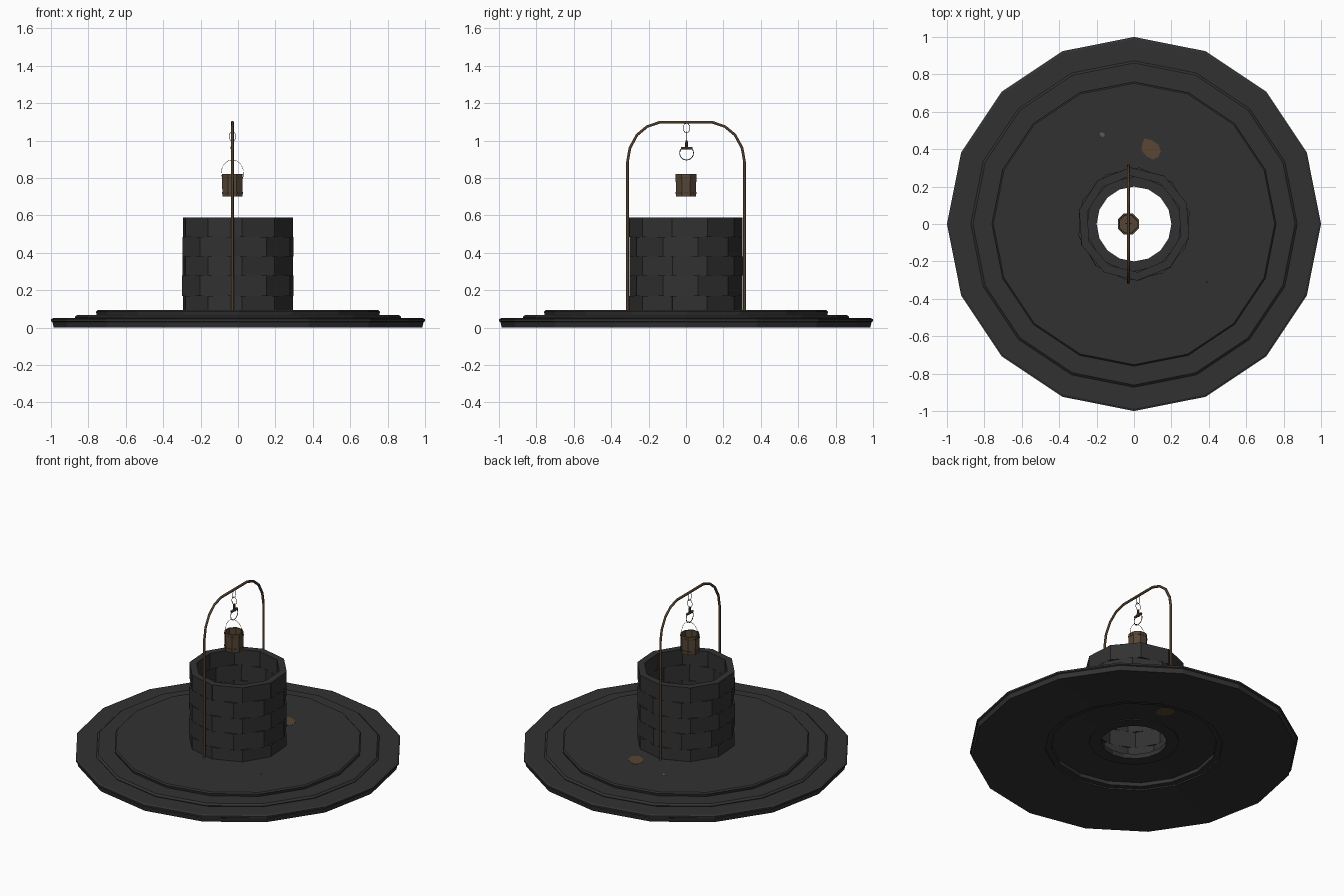
import bpy, bmesh, math, random
from math import cos, sin, pi, radians
from mathutils import Vector

random.seed(4)
if "Cube" in bpy.data.objects:
    bpy.data.objects.remove(bpy.data.objects["Cube"])


def material(name, rgb):
    m = bpy.data.materials.new(name)
    m.use_nodes = True
    m.diffuse_color = (*rgb, 1)
    node = m.node_tree.nodes["Principled BSDF"]
    node.inputs["Base Color"].default_value = (*rgb, 1)
    node.inputs["Roughness"].default_value = 0.9
    return m


STONE = material("dark stone", (0.031, 0.031, 0.031))
RUST = material("rusty brown", (0.078, 0.047, 0.025))
OCHRE = material("brown stone", (0.1, 0.062, 0.033))
WOOD = material("bucket wood", (0.092, 0.062, 0.037))
IRON = material("black iron", (0.015, 0.014, 0.013))
PEBBLE = material("grey pebble", (0.1, 0.1, 0.1))
AX = -0.03  # x position of the arch, chain and bucket


def finish(name, bm, mat):
    bmesh.ops.recalc_face_normals(bm, faces=bm.faces)
    mesh = bpy.data.meshes.new(name)
    bm.to_mesh(mesh)
    bm.free()
    mesh.materials.append(mat)
    ob = bpy.data.objects.new(name, mesh)
    bpy.context.collection.objects.link(ob)


def lathe(name, profile, sides, mat, center=(0, 0), turn=0.0):
    """Spin a closed (radius, height) profile into a faceted ring."""
    bm = bmesh.new()
    rings = []
    for i in range(sides):
        a = turn + 2 * pi * i / sides
        rings.append([bm.verts.new((center[0] + r * cos(a), center[1] + r * sin(a), z))
                      for r, z in profile])
    n = len(profile)
    for i in range(sides):
        p, q = rings[i], rings[(i + 1) % sides]
        for j in range(n):
            k = (j + 1) % n
            bm.faces.new((p[j], q[j], q[k], p[k]))
    finish(name, bm, mat)


def wire(name, points, radius, mat, closed=False):
    """Round tube along a path."""
    cu = bpy.data.curves.new(name, "CURVE")
    cu.dimensions = "3D"
    cu.bevel_depth = radius
    cu.bevel_resolution = 1
    cu.use_fill_caps = True
    sp = cu.splines.new("POLY")
    sp.points.add(len(points) - 1)
    for p, co in zip(sp.points, points):
        p.co = (*co, 1)
    sp.use_cyclic_u = closed
    cu.materials.append(mat)
    ob = bpy.data.objects.new(name, cu)
    bpy.context.collection.objects.link(ob)


def arc(center, across, rx, rz, start, end, n):
    """Points of an elliptical arc in the plane of 'across' and z."""
    c, u = Vector(center), Vector(across)
    angles = [radians(start + (end - start) * i / n) for i in range(n + 1)]
    return [c + u * rx * cos(a) + Vector((0, 0, rz * sin(a))) for a in angles]


# Three stacked paving rings, slightly hollow underneath
lathe("lower_step", [(0.54, 0.033), (0.93, 0.004), (0.985, 0), (0.992, 0.03), (1, 0.034),
                     (1, 0.045), (0.988, 0.051), (0.54, 0.051)], 16, STONE)
lathe("middle_step", [(0.505, 0.042), (0.868, 0.042), (0.873, 0.056),
                      (0.861, 0.067), (0.505, 0.067)], 16, STONE)
lathe("upper_step", [(0.2, 0.062), (0.275, 0.062), (0.275, 0.068), (0.755, 0.066),
                     (0.76, 0.085), (0.752, 0.093), (0.2, 0.093)], 16, STONE)

# Well wall: five courses of ten wedge blocks with shifted joints
SIDES = 10
LEVELS = (0.08, 0.17, 0.278, 0.38, 0.485, 0.588)
bm = bmesh.new()
for row in range(len(LEVELS) - 1):
    turn = radians(12 if row % 2 else 22)
    for i in range(SIDES):
        a0 = turn + 2 * pi * i / SIDES
        a1 = turn + 2 * pi * (i + 1) / SIDES
        out = 0.304 + random.uniform(-0.002, 0.001)
        v = [bm.verts.new((r * cos(a), r * sin(a), z)) for z in LEVELS[row:row + 2]
             for r, a in ((0.258, a0), (out, a0), (out, a1), (0.258, a1))]
        for f in ((0, 1, 2, 3), (4, 5, 6, 7), (0, 1, 5, 4),
                  (1, 2, 6, 5), (2, 3, 7, 6), (3, 0, 4, 7)):
            bm.faces.new([v[k] for k in f])
finish("wall_blocks", bm, STONE)

# Metal arch over the well
half = [(0.313, 0.085), (0.313, 0.885), (0.3, 0.96), (0.262, 1.03), (0.208, 1.075), (0.14, 1.098)]
path = [(AX, -y, z) for y, z in half] + [(AX, y, z) for y, z in reversed(half)]
wire("arch", path, 0.0082, RUST)

# Chain links, alternating direction
X, Y = (1, 0, 0), (0, 1, 0)
for name, axis, z in (("upper_link", Y, 1.067), ("lower_link", X, 1.022)):
    wire(name, arc((AX, 0.003, z), axis, 0.018, 0.026, 0, 330, 11), 0.0016, IRON, closed=True)

# Hook: stem, cross piece and curved iron
hook = (AX, 0.003)
lathe("hook_stem", [(0.001, 0.955), (0.01, 0.955), (0.006, 1.0), (0.001, 1.0)], 8, RUST, hook)
wire("hook_bar", [(AX, -0.028, 0.96), (AX, 0.034, 0.96)], 0.008, RUST)
wire("hook_curve", arc((AX, 0.003, 0.933), Y, 0.037, 0.037, 140, 400, 14), 0.0024, IRON)

# Bucket: hollow staves, floor, two hoops and thin wire handle
bucket, eighth = (AX, 0), pi / 8
lathe("bucket_staves", [(0.049, 0.705), (0.058, 0.7), (0.06, 0.82), (0.051, 0.82)],
      8, WOOD, bucket, eighth)
lathe("bucket_floor", [(0.0005, 0.702), (0.052, 0.702), (0.052, 0.712), (0.0005, 0.712)],
      8, WOOD, bucket, eighth)
for name, z in (("lower_hoop", 0.715), ("upper_hoop", 0.797)):
    lathe(name, [(0.057, z), (0.061, z), (0.061, z + 0.009), (0.057, z + 0.009)],
          8, RUST, bucket, eighth)
wire("bucket_handle", arc((AX, 0, 0.82), X, 0.061, 0.077, -10, 190, 16), 0.0011, IRON)


# Loose stones set flush into the paving
def stone(name, x, y, r, stretch, low, high, mat):
    bm = bmesh.new()
    pts = []
    for i in range(9):
        a = 2 * pi * i / 9
        k = r * random.uniform(0.88, 1.1)
        u, w = k * cos(a) * stretch, k * sin(a)
        pts.append((x + (u + w) * 0.707, y + (w - u) * 0.707))
    ends = [[bm.verts.new((px, py, z)) for px, py in pts] for z in (low, high)]
    for e in ends:
        bm.faces.new(e)
    for i in range(9):
        j = (i + 1) % 9
        bm.faces.new((ends[0][i], ends[0][j], ends[1][j], ends[1][i]))
    finish(name, bm, mat)


stone("brown_stone", 0.09, 0.4, 0.047, 1.3, 0.064, 0.0945, OCHRE)
stone("grey_pebble", -0.17, 0.478, 0.012, 1.2, 0.088, 0.0945, PEBBLE)
stone("dark_pebble", 0.39, -0.31, 0.006, 1.2, 0.088, 0.0945, IRON)
